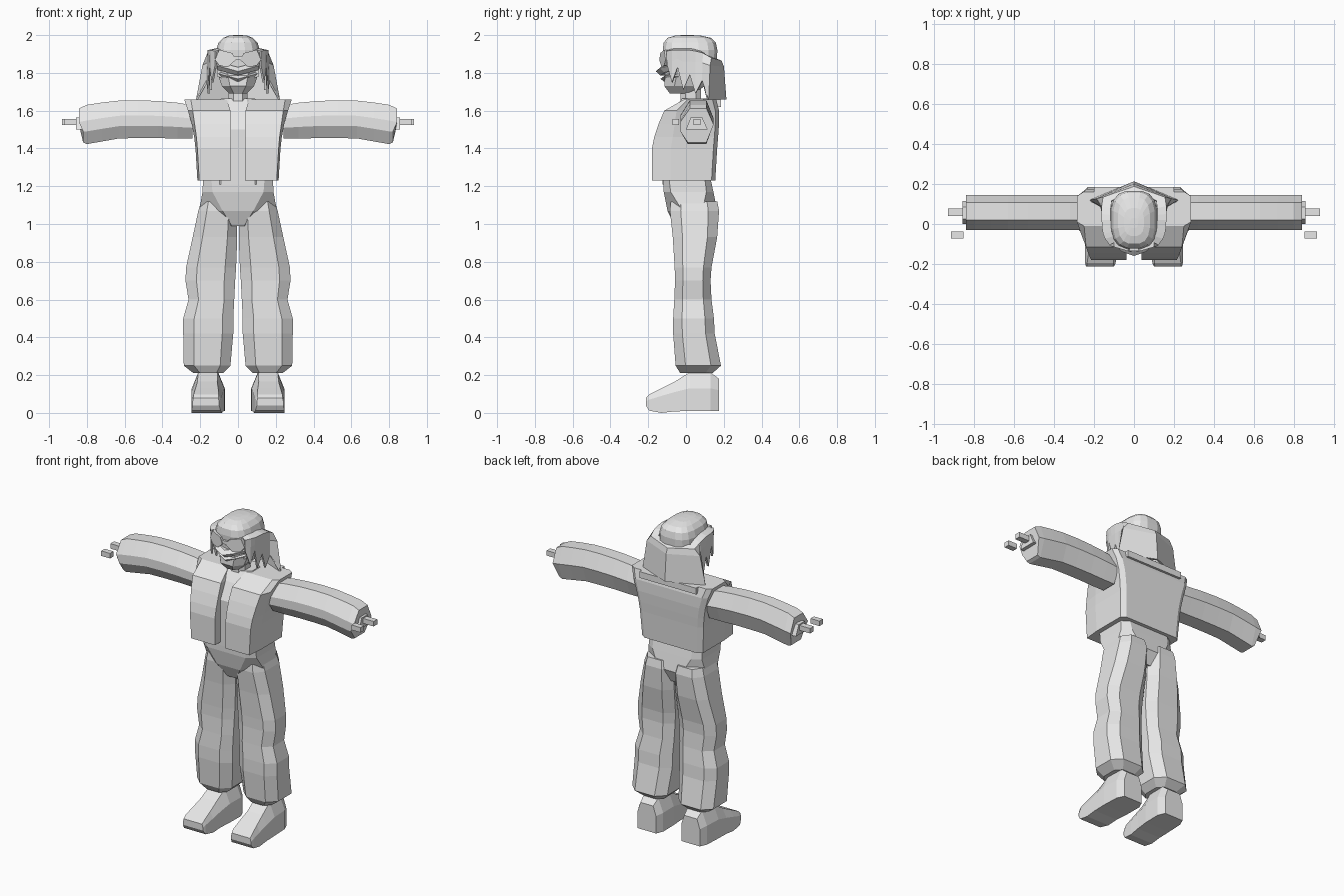
import bpy, bmesh, math

grey = bpy.data.materials.new("plain_grey")
grey.diffuse_color = (0.8, 0.8, 0.8, 1)


def make(name, verts, faces, mirror=False, thick=0):
    me = bpy.data.meshes.new(name)
    me.from_pydata(verts, [], faces)
    bm = bmesh.new()
    bm.from_mesh(me)
    bmesh.ops.recalc_face_normals(bm, faces=bm.faces)
    bm.to_mesh(me)
    bm.free()
    me.materials.append(grey)
    ob = bpy.data.objects.new(name, me)
    bpy.context.collection.objects.link(ob)
    if mirror:
        m = ob.modifiers.new("mirror", 'MIRROR')
        m.use_clip = True
    if thick:
        s = ob.modifiers.new("thickness", 'SOLIDIFY')
        s.thickness = thick
    return ob


def loft(name, rings, mirror=False):
    """Skin a list of equally long closed rings and cap both ends."""
    n = len(rings[0])
    faces = [(i * n + j, i * n + (j + 1) % n, (i + 1) * n + (j + 1) % n, (i + 1) * n + j)
             for i in range(len(rings) - 1) for j in range(n)]
    last = (len(rings) - 1) * n
    faces += [tuple(range(n)), tuple(range(last, last + n))]
    return make(name, [p for r in rings for p in r], faces, mirror)


def box(name, x0, x1, y0, y1, z0, z1, mirror=False):
    return loft(name, [[(x, y0, z0), (x, y1, z0), (x, y1, z1), (x, y0, z1)] for x in (x0, x1)], mirror)


def octagon(z, x0, x1, y0, y1, c=0.25):
    dx, dy = (x1 - x0) * c, (y1 - y0) * c
    return [(x0 + dx, y0, z), (x1 - dx, y0, z), (x1, y0 + dy, z), (x1, y1 - dy, z),
            (x1 - dx, y1, z), (x0 + dx, y1, z), (x0, y1 - dy, z), (x0, y0 + dy, z)]


def oval(z, hx, y0, y1, n=16, power=0.7):
    """Rounded rectangular ring."""
    ring = []
    for i in range(n):
        a = 2 * math.pi * (i + 0.5) / n
        c, s = math.cos(a), math.sin(a)
        ring.append((hx * math.copysign(abs(c) ** power, c),
                     (y0 + y1) / 2 + (y1 - y0) / 2 * math.copysign(abs(s) ** power, s), z))
    return ring


# Open vest: outline with a notch down the front
vest = []
for z, front, side, yf, ym, yb, gap in (
        (1.23, 0.205, 0.215, -0.18, -0.08, 0.155, 0.037),
        (1.40, 0.215, 0.225, -0.18, -0.08, 0.165, 0.037),
        (1.46, 0.22, 0.232, -0.168, -0.07, 0.17, 0.037),
        (1.53, 0.23, 0.245, -0.145, -0.06, 0.175, 0.037),
        (1.60, 0.24, 0.265, -0.115, -0.05, 0.175, 0.04),
        (1.66, 0.25, 0.285, -0.01, 0.01, 0.16, 0.06)):
    yn = min(yf + 0.07, 0.03)
    half = [(gap, yn), (gap, yf), (front, yf), (side, ym), (side, yb - 0.02), (side - 0.03, yb)]
    vest.append([(x, y, z) for x, y in half] + [(-x, y, z) for x, y in reversed(half)])
loft("vest", vest)

# Shirt seen in the vest opening, collar and neck
loft("shirt", [octagon(z, -w, w, y0, y1) for z, w, y0, y1 in (
    (1.21, 0.18, -0.125, 0.13), (1.50, 0.18, -0.125, 0.13), (1.60, 0.12, -0.07, 0.13),
    (1.665, 0.09, -0.02, 0.13))])
loft("neck", [octagon(z, -0.05, 0.05, -0.03, 0.08) for z in (1.60, 1.76)])
box("back_collar", -0.2, 0.2, 0.15, 0.185, 1.62, 1.66)

# Sleeves: seven-sided section swept along x
section = [(0.02, 1), (0.108, 1), (0.146, 0.05), (0.108, -1), (0.01, -1), (-0.03, -0.35), (-0.03, 0.2)]
arm = []
for x, zc, h in ((0.24, 1.54, 0.088), (0.32, 1.547, 0.095), (0.42, 1.553, 0.098), (0.53, 1.555, 0.1),
                 (0.63, 1.553, 0.1), (0.72, 1.54, 0.103), (0.80, 1.527, 0.104), (0.832, 1.522, 0.09)):
    arm.append([(x + (0.01 if k > 0 else -0.012) * (x > 0.8), y, zc + h * k) for y, k in section])
loft("sleeve", arm, True)

# Wrist and two separate finger blocks
loft("wrist", [[(x, 0.0, 1.50), (x, 0.115, 1.50), (x, 0.085, 1.565), (x, 0.025, 1.565)]
               for x in (0.81, 0.858)], True)
box("finger", 0.85, 0.932, 0.04, 0.077, 1.525, 1.557, True)
box("thumb", 0.855, 0.918, -0.072, -0.037, 1.525, 1.557, True)

# Pelvis and baggy trouser legs
loft("pelvis", [octagon(z, -w, w, y0, y1, c) for z, w, y0, y1, c in (
    (1.24, 0.185, -0.12, 0.13, 0.12), (1.17, 0.188, -0.118, 0.145, 0.14),
    (1.07, 0.205, -0.098, 0.165, 0.3), (0.99, 0.08, -0.06, 0.13, 0.3))])
loft("trouser_leg", [octagon(z, x0, x1, y0, y1, 0.22) for z, x0, x1, y0, y1 in (
    (1.12, 0.02, 0.195, -0.08, 0.165), (1.07, 0.004, 0.21, -0.085, 0.175), (0.93, 0.004, 0.24, -0.07, 0.165),
    (0.77, 0.010, 0.275, -0.06, 0.135), (0.70, 0.015, 0.278, -0.058, 0.13),
    (0.60, 0.02, 0.262, -0.062, 0.135), (0.50, 0.025, 0.29, -0.068, 0.148),
    (0.42, 0.025, 0.29, -0.068, 0.152), (0.25, 0.04, 0.287, -0.055, 0.185),
    (0.21, 0.08, 0.235, -0.03, 0.14))], True)

# Shoes: sections swept from toe to heel
shoe = []
for y, x0, x1, z0, zm, zt, t in (
        (-0.213, 0.10, 0.24, 0.04, 0.06, 0.08, 0.005), (-0.195, 0.092, 0.245, 0.012, 0.07, 0.098, 0.01),
        (-0.13, 0.085, 0.245, 0.0, 0.09, 0.13, 0.02), (-0.06, 0.08, 0.245, 0.008, 0.11, 0.165, 0.03),
        (0.02, 0.072, 0.245, 0.01, 0.13, 0.215, 0.035), (0.13, 0.07, 0.24, 0.01, 0.13, 0.215, 0.035),
        (0.175, 0.09, 0.22, 0.01, 0.12, 0.18, 0.02)):
    shoe.append([(x0, y, z0), (x1, y, z0), (x1, y, zm), (x1 - t, y, zt), (x0 + t, y, zt), (x0, y, zm)])
loft("shoe", shoe, True)

# Face and domed cap
loft("face", [octagon(z, -w, w, y0, y1) for z, w, y0, y1 in (
    (1.69, 0.045, -0.085, 0.04), (1.73, 0.085, -0.115, 0.10), (1.80, 0.11, -0.11, 0.14),
    (1.88, 0.12, -0.115, 0.15))])
loft("cap", [oval(z, w, y0, y1) for z, w, y0, y1 in (
    (1.85, 0.118, -0.12, 0.165), (1.92, 0.118, -0.125, 0.168), (1.96, 0.105, -0.12, 0.16),
    (1.985, 0.08, -0.10, 0.135), (1.997, 0.05, -0.06, 0.08), (2.0, 0.02, -0.02, 0.03))])

# Goggle lenses, bridge and two pointed lips
lens = [(0.012, 1.868), (0.03, 1.905), (0.10, 1.922), (0.122, 1.87), (0.10, 1.84), (0.055, 1.83)]
loft("goggle_lens", [[(x, y + x * 0.3, z) for x, z in lens] for y in (-0.145, -0.10)], True)
box("goggle_bridge", -0.03, 0.03, -0.135, -0.1, 1.868, 1.89)
for name, yc, zc, h in (("upper_lip", -0.16, 1.808, 0.022), ("lower_lip", -0.135, 1.768, 0.018)):
    rings = []
    for x in (-0.11, -0.06, 0, 0.06, 0.11):
        f = abs(x) / 0.11
        y, z = yc + 0.07 * f * f, zc + 0.03 * f
        rings.append([(x, -0.07, z + h), (x, y + 0.025, z + h), (x, y, z), (x, y + 0.025, z - h), (x, -0.07, z - h)])
    loft(name, rings)

# Hair: band over the ears, jagged locks at the sides, flared panel behind
hair = []
for x, y, zt, bx, by, zb in (
        (0.122, -0.105, 1.915, 0.122, -0.10, 1.84), (0.145, -0.075, 1.92, 0.140, -0.075, 1.75),
        (0.155, -0.05, 1.92, 0.150, -0.045, 1.83), (0.16, -0.02, 1.92, 0.150, -0.015, 1.71),
        (0.162, 0.02, 1.92, 0.158, 0.02, 1.79), (0.162, 0.05, 1.915, 0.160, 0.05, 1.69),
        (0.162, 0.09, 1.905, 0.168, 0.085, 1.76), (0.155, 0.135, 1.88, 0.222, 0.12, 1.66),
        (0.0, 0.188, 1.865, 0.0, 0.214, 1.66)):
    hair += [(x * 0.72, 0.02 + (y - 0.02) * 0.85, zt + 0.01), (x, y, zt),
             ((x + bx) / 2, (y + by) / 2, (zt + max(zb, 1.8)) / 2), (bx, by, zb)]
make("hair", hair, [(a, a + 1, a + 5, a + 4) for r in range(8) for a in range(4 * r, 4 * r + 3)],
     True, 0.012)
